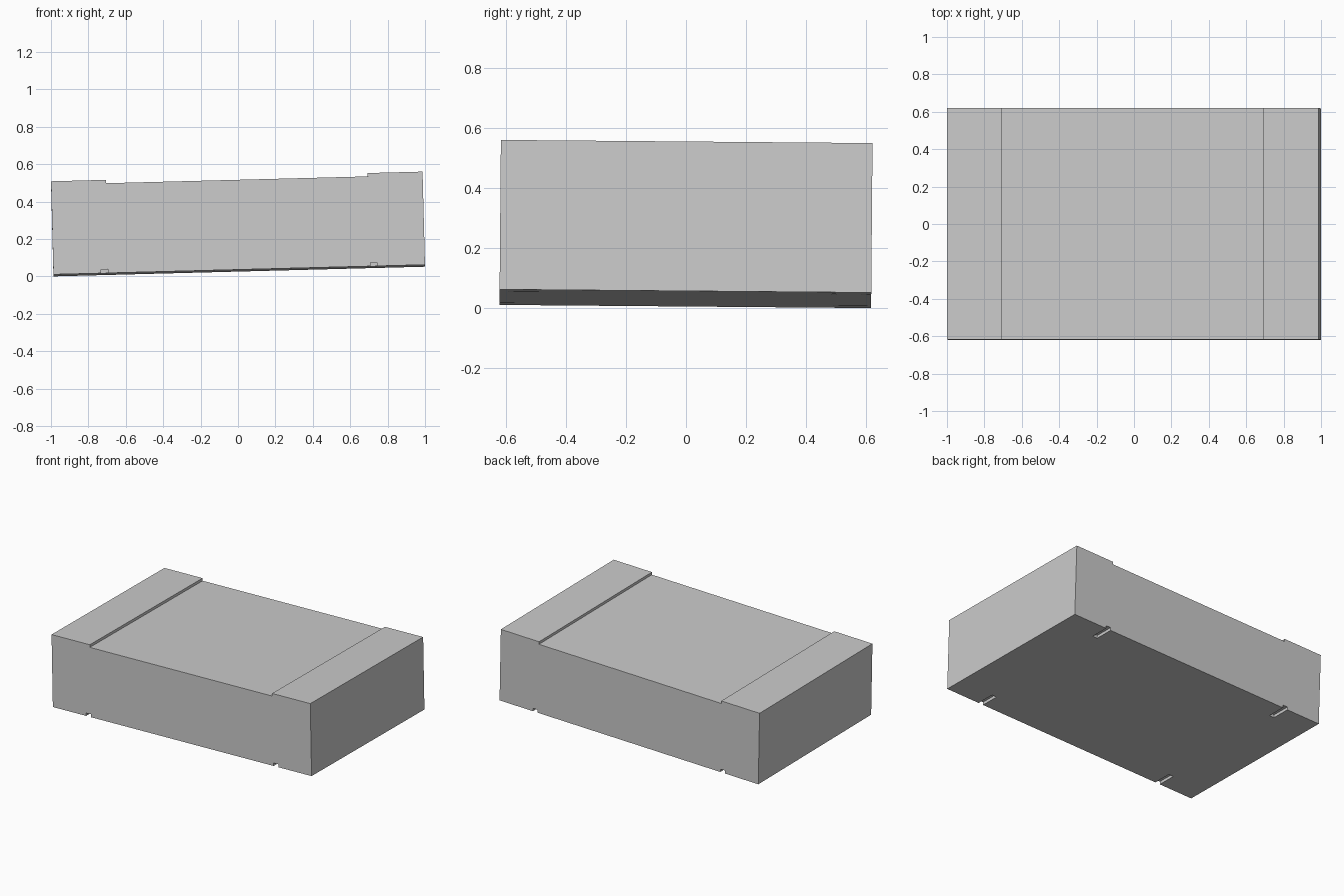
import bpy
import bmesh
from mathutils import Matrix, Vector

default = bpy.data.objects.get("Cube")
if default:
    bpy.data.objects.remove(default, do_unlink=True)

LENGTH, WIDTH, HEIGHT = 1.987, 1.238, 0.498
STEP_X, STEP_DEPTH = 0.70, 0.018
NOTCH_X, NOTCH_WIDTH, NOTCH_DEPTH, NOTCH_REACH = 0.72, 0.036, 0.02, 0.13

grey = bpy.data.materials.new("plain grey")
grey.use_nodes = True
colour = (0.6, 0.6, 0.6, 1)
grey.diffuse_color = colour
grey.node_tree.nodes["Principled BSDF"].inputs["Base Color"].default_value = colour


def make_object(name, bm):
    bmesh.ops.recalc_face_normals(bm, faces=bm.faces)
    mesh = bpy.data.meshes.new(name)
    bm.to_mesh(mesh)
    bm.free()
    mesh.materials.append(grey)
    obj = bpy.data.objects.new(name, mesh)
    bpy.context.scene.collection.objects.link(obj)
    return obj


# Block: half profile with a raised end, mirrored and extruded across the width
right = [(LENGTH / 2, 0), (LENGTH / 2, HEIGHT), (STEP_X, HEIGHT),
         (STEP_X, HEIGHT - STEP_DEPTH)]
profile = right + [(-x, z) for x, z in reversed(right)]
bm = bmesh.new()
face = bm.faces.new([bm.verts.new((x, -WIDTH / 2, z)) for x, z in profile])
extruded = bmesh.ops.extrude_face_region(bm, geom=[face], use_keep_orig=True)
bmesh.ops.translate(bm, vec=(0, WIDTH, 0),
                    verts=[v for v in extruded["geom"] if isinstance(v, bmesh.types.BMVert)])
block = make_object("stepped_block", bm)

# Four short slots cut into the underside at the long edges
bm = bmesh.new()
for sx in (-1, 1):
    for sy in (-1, 1):
        place = (Matrix.Translation((sx * NOTCH_X, sy * WIDTH / 2, 0))
                 @ Matrix.Diagonal((NOTCH_WIDTH, NOTCH_REACH * 2, NOTCH_DEPTH * 2, 1)))
        bmesh.ops.create_cube(bm, size=1, matrix=place)
cutter = make_object("slot_cutter", bm)
cutter.hide_render = True

cut = block.modifiers.new("slots", 'BOOLEAN')
cut.operation = 'DIFFERENCE'
cut.solver = 'EXACT'
cut.object = cutter
bpy.context.view_layer.objects.active = block
block.select_set(True)
bpy.ops.object.modifier_apply(modifier=cut.name)
bpy.data.objects.remove(cutter, do_unlink=True)

# Slight lean of the whole block, then rest it on the ground and centre it
mesh = block.data
mesh.transform(Matrix.Rotation(-0.0085, 4, 'X') @ Matrix.Rotation(-0.026, 4, 'Y'))
low = Vector([min(v.co[i] for v in mesh.vertices) for i in range(3)])
high = Vector([max(v.co[i] for v in mesh.vertices) for i in range(3)])
middle = (low + high) / 2
mesh.transform(Matrix.Translation((-middle.x, -middle.y, -low.z)))
mesh.update()
